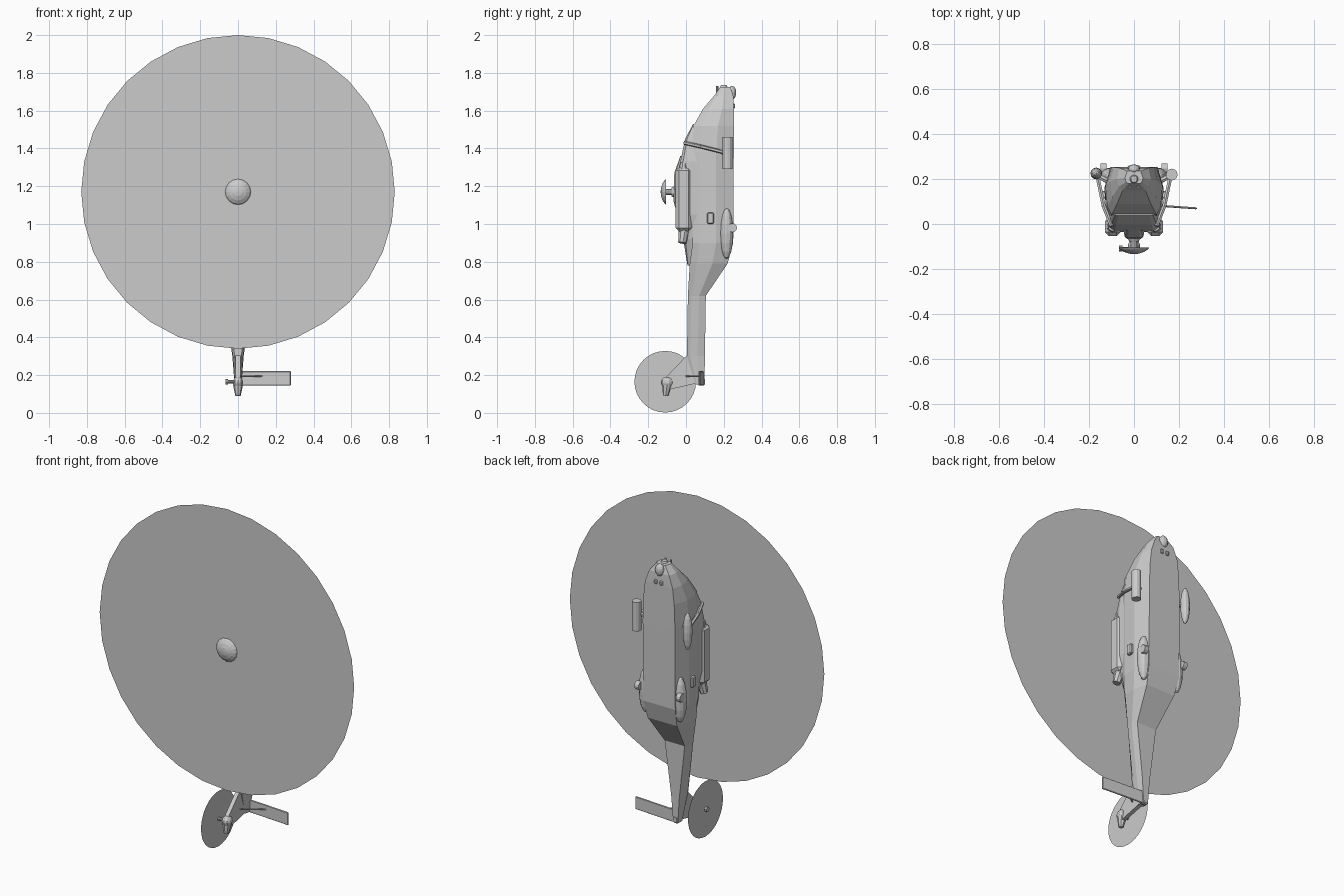
import bpy, bmesh, math
from mathutils import Matrix, Vector

def finish(name, bm, smooth=False):
    bmesh.ops.recalc_face_normals(bm, faces=bm.faces[:])
    me = bpy.data.meshes.new(name)
    bm.to_mesh(me)
    bm.free()
    ob = bpy.data.objects.new(name, me)
    bpy.context.collection.objects.link(ob)
    if smooth:
        for p in me.polygons:
            p.use_smooth = True
    return ob

def loft(name, rings):
    bm = bmesh.new()
    vs = [[bm.verts.new(p) for p in r] for r in rings]
    n = len(vs[0])
    for a, b in zip(vs, vs[1:]):
        for i in range(n):
            bm.faces.new((a[i], a[(i + 1) % n], b[(i + 1) % n], b[i]))
    bm.faces.new(vs[0])
    bm.faces.new(vs[-1])
    return finish(name, bm)

def hull_ring(z, yt, ym, yb, wt, wm, wb):
    # symmetric eight-sided section: top, shoulder, side, belly
    ys = yt + (ym - yt) * 0.3
    half = [(wt, yt), (wt + (wm - wt) * 0.7, ys), (wm, ym), (wb, yb)]
    return [(x, y, z) for x, y in half] + [(-x, y, z) for x, y in reversed(half)]

def box(name, c, s, bevel=0, rot=None):
    bm = bmesh.new()
    bmesh.ops.create_cube(bm, size=1, matrix=Matrix.Translation(c) @ (rot or Matrix()) @ Matrix.Diagonal((*s, 1)))
    if bevel:
        bmesh.ops.bevel(bm, geom=bm.edges[:], offset=bevel, segments=1, affect='EDGES')
    return finish(name, bm)

def rod(name, a, b, r1, r2=None, n=10):
    a, b = Vector(a), Vector(b)
    q = (b - a).to_track_quat('Z', 'Y').to_matrix().to_4x4()
    bm = bmesh.new()
    bmesh.ops.create_cone(bm, cap_ends=True, segments=n, radius1=r1, radius2=r1 if r2 is None else r2,
                          depth=(b - a).length, matrix=Matrix.Translation((a + b) / 2) @ q)
    return finish(name, bm)

def ball(name, c, s, n=12):
    bm = bmesh.new()
    bmesh.ops.create_uvsphere(bm, u_segments=n, v_segments=8, radius=1,
                              matrix=Matrix.Translation(c) @ Matrix.Diagonal((*s, 1)))
    return finish(name, bm)

def disc(name, c, r, axis):
    bm = bmesh.new()
    bmesh.ops.create_circle(bm, cap_ends=True, segments=32, radius=r,
                            matrix=Matrix.Translation(c) @ Matrix.Rotation(math.pi / 2, 4, axis))
    return finish(name, bm)

def slab(name, pts, x0, x1):
    return loft(name, [[(x, y, z) for y, z in pts] for x in (x0, x1)])

# Fuselage and tail boom: z, top, side and belly heights, then half widths
loft("fuselage", [hull_ring(*s) for s in [
    (1.725, 0.18, 0.205, 0.235, 0.025, 0.04, 0.03),
    (1.68, 0.15, 0.20, 0.25, 0.05, 0.075, 0.065),
    (1.61, 0.09, 0.19, 0.253, 0.075, 0.105, 0.09),
    (1.52, 0.04, 0.17, 0.253, 0.10, 0.127, 0.10),
    (1.38, 0.035, 0.16, 0.253, 0.11, 0.132, 0.105),
    (0.90, 0.035, 0.16, 0.25, 0.11, 0.132, 0.105),
    (0.79, 0.02, 0.14, 0.22, 0.08, 0.12, 0.095),
    (0.62, 0.01, 0.07, 0.105, 0.05, 0.075, 0.065),
    (0.30, 0.005, 0.06, 0.10, 0.018, 0.03, 0.026),
    (0.15, 0.05, 0.075, 0.098, 0.01, 0.018, 0.015)]])

# Engine deck fairing
loft("engine_deck", [hull_ring(*s) for s in [
    (1.53, 0.038, 0.042, 0.06, 0.07, 0.09, 0.09),
    (1.45, -0.005, 0.03, 0.06, 0.08, 0.105, 0.105),
    (1.33, -0.03, 0.02, 0.06, 0.085, 0.12, 0.12),
    (1.05, -0.035, 0.02, 0.06, 0.085, 0.12, 0.12),
    (0.92, -0.015, 0.02, 0.06, 0.06, 0.10, 0.10),
    (0.78, 0.008, 0.02, 0.06, 0.03, 0.06, 0.06)]])
loft("mast_fairing", [hull_ring(*s) for s in [
    (1.36, -0.03, -0.02, 0, 0.02, 0.035, 0.04),
    (1.27, -0.062, -0.04, 0, 0.03, 0.045, 0.05),
    (1.12, -0.066, -0.04, 0, 0.03, 0.045, 0.05),
    (0.95, -0.02, -0.01, 0, 0.015, 0.03, 0.035)]])

# Paired parts on both sides
for side, s in (("right", 1), ("left", -1)):
    box(side + "_engine", (s * 0.094, -0.012, 1.13), (0.07, 0.085, 0.34), 0.018)
    rod(side + "_exhaust", (s * 0.09, -0.01, 0.97), (s * 0.105, -0.02, 0.90), 0.03, 0.022, 8)
    rod(side + "_intake", (s * 0.094, -0.012, 1.29), (s * 0.094, -0.012, 1.325), 0.028, 0.02)
    box(side + "_side_step", (s * 0.135, 0.13, 1.03), (0.025, 0.035, 0.06), 0.005)
    ball(side + "_wheel_sponson", (s * 0.112, 0.215, 0.95), (0.038, 0.035, 0.135))
    rod(side + "_wheel", (s * 0.122, 0.246, 0.98), (s * 0.148, 0.246, 0.98), 0.024, n=12)
    rod(side + "_wheel_strut", (s * 0.12, 0.21, 1.02), (s * 0.135, 0.246, 0.98), 0.009, n=6)
    # pylon arm and brace carrying the outboard store
    rod(side + "_arm", (s * 0.10, -0.01, 1.43), (s * 0.135, 0.08, 1.41), 0.010, n=6)
    rod(side + "_arm_lower", (s * 0.135, 0.08, 1.41), (s * 0.16, 0.20, 1.38), 0.010, n=6)
    rod(side + "_brace", (s * 0.115, 0.19, 1.38), (s * 0.165, 0.215, 1.38), 0.012, n=6)
    rod(side + "_nose_probe", (s * 0.018, 0.165, 1.68), (s * 0.018, 0.165, 1.73), 0.006, n=6)
    box(side + "_belly_sensor", (s * 0.018, 0.252, 1.625), (0.02, 0.016, 0.025), 0.004)

# Outboard stores: launcher tube on the right, tapered tank on the left
rod("launcher_tube", (0.168, 0.22, 1.29), (0.168, 0.22, 1.46), 0.026, n=12)
ball("slim_tank", (-0.168, 0.225, 1.37), (0.026, 0.026, 0.11))

# Nose sensors
ball("nose_sensor", (0, 0.243, 1.695), (0.027, 0.023, 0.036))
rod("nose_cap", (0, 0.20, 1.70), (0, 0.20, 1.735), 0.03, 0.015)

# Main rotor: blurred blade disc, mast and domed cap
disc("main_rotor_disc", (0, -0.103, 1.17), 0.83, 'X')
rod("rotor_mast", (0, -0.05, 1.17), (0, -0.11, 1.17), 0.016)
rod("mast_collar", (0, -0.055, 1.17), (0, -0.078, 1.17), 0.035, 0.022)
prof = [(0.068, -0.105), (0.062, -0.113), (0.045, -0.124), (0.022, -0.132), (0.004, -0.134)]
loft("rotor_cap", [[(r * math.cos(a), y, 1.17 + r * math.sin(a))
                    for a in [k * math.tau / 16 for k in range(16)]] for r, y in prof])

# Tail fin, gearbox and tail rotor
slab("tail_fin", [(0.01, 0.31), (-0.105, 0.19), (-0.125, 0.165), (-0.105, 0.12),
                  (0.05, 0.155), (0.085, 0.145), (0.09, 0.20), (0.05, 0.31)], -0.012, 0.012)
ball("tail_gearbox", (0, -0.10, 0.162), (0.028, 0.033, 0.03), 10)
rod("gearbox_tail", (0, -0.10, 0.15), (0, -0.108, 0.09), 0.027, 0.014, 8)
rod("tail_rotor_shaft", (0.01, -0.11, 0.165), (-0.065, -0.11, 0.165), 0.009)
rod("tail_rotor_hub", (-0.052, -0.11, 0.165), (-0.066, -0.11, 0.165), 0.014)
disc("tail_rotor_disc", (-0.05, -0.11, 0.165), 0.163, 'Y')

# One-sided stabiliser with its brace and foot
box("stabiliser", (0.145, 0.079, 0.183), (0.27, 0.009, 0.075), 0.003, Matrix.Rotation(-0.07, 4, 'Z'))
rod("stabiliser_brace", (0.01, 0.0, 0.195), (0.13, 0.08, 0.195), 0.004, n=6)
box("tail_foot", (0, 0.085, 0.165), (0.03, 0.03, 0.04), 0.006)
